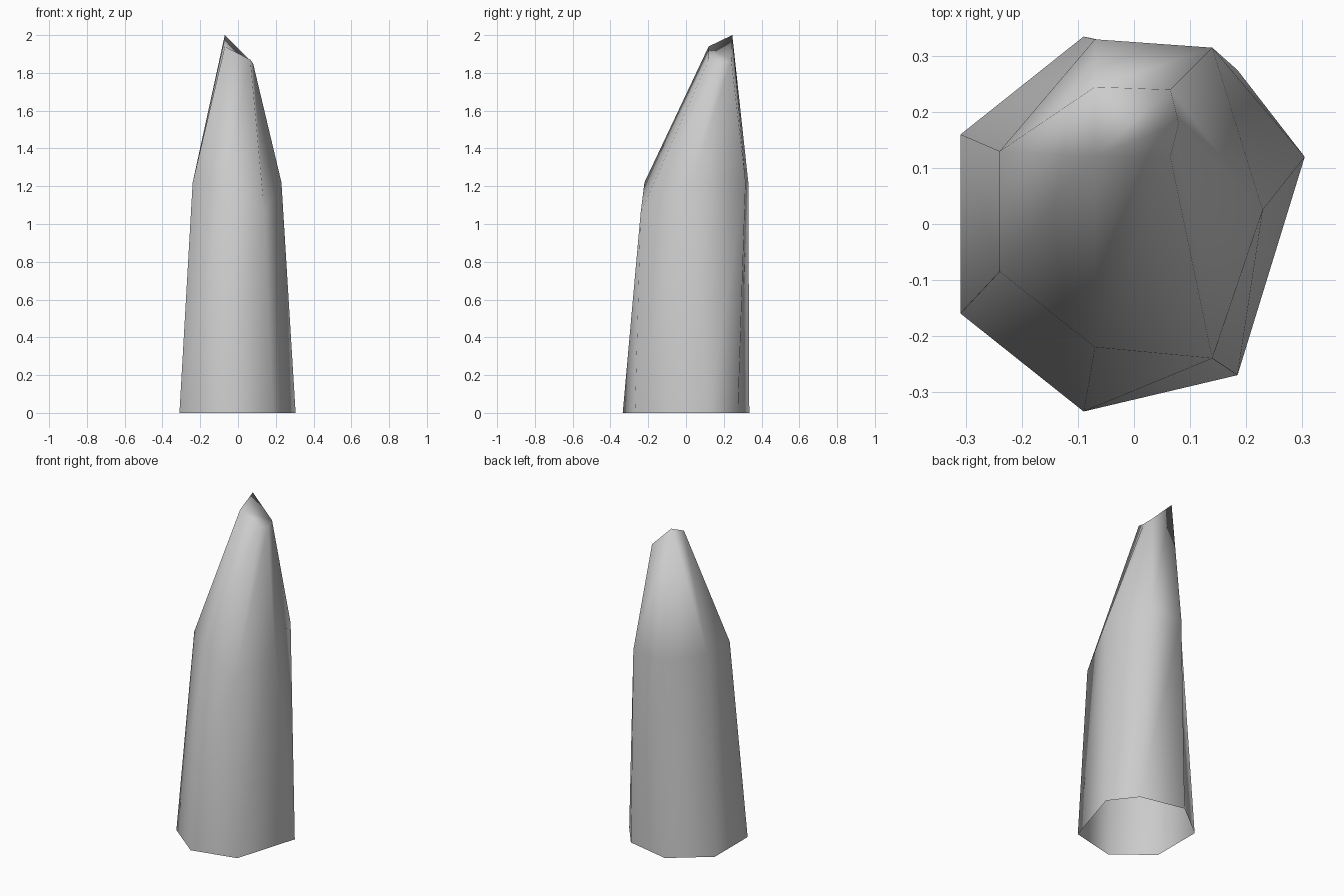
import bpy
import bmesh

cube = bpy.data.objects.get("Cube")
if cube:
    bpy.data.objects.remove(cube, do_unlink=True)

# Single stone-grey material
stone = bpy.data.materials.new("stone_grey")
stone.use_nodes = True
grey = (0.6, 0.6, 0.6, 1)
stone.diffuse_color = grey
stone.node_tree.nodes["Principled BSDF"].inputs["Base Color"].default_value = grey

# Seven-sided rings, counter-clockwise from the -x back corner
base = [(-.31, .16, 0), (-.31, -.16, 0), (-.09, -.335, 0), (.185, -.27, 0),
        (.305, .12, 0), (.185, .275, 0), (-.09, .335, 0)]
shoulder = [(-.24, .13, 1.22), (-.24, -.085, 1.22), (-.07, -.22, 1.22), (.14, -.24, 1.06),
            (.23, .025, 1.22), (.14, .315, 1.22), (-.07, .33, 1.22)]
tip = [(-.07, .245, 2), (-.07, .12, 1.94), (.065, .12, 1.87), (.08, .18, 1.85),
       (.065, .24, 1.865)]
# Which tip corner each shoulder corner rises to
rise = [0, 1, 1, 2, 3, 4, 0]

bm = bmesh.new()
low, mid, top = ([bm.verts.new(p) for p in ring] for ring in (base, shoulder, tip))
for i in range(len(low)):
    j = (i + 1) % len(low)
    # Lower wall, split along the rising diagonal
    bm.faces.new((low[i], low[j], mid[j]))
    bm.faces.new((low[i], mid[j], mid[i]))
    # Tapering upper wall: triangles where two corners meet at one tip corner
    a, b = top[rise[i]], top[rise[j]]
    bm.faces.new((mid[i], mid[j], b) if a == b else (mid[i], mid[j], b, a))

# Slanted cap; the foot stays open
bm.faces.new(top)
for face in bm.faces:
    face.smooth = True

mesh = bpy.data.meshes.new("stone_spike")
bm.to_mesh(mesh)
bm.free()
mesh.materials.append(stone)
bpy.context.collection.objects.link(bpy.data.objects.new("stone_spike", mesh))
